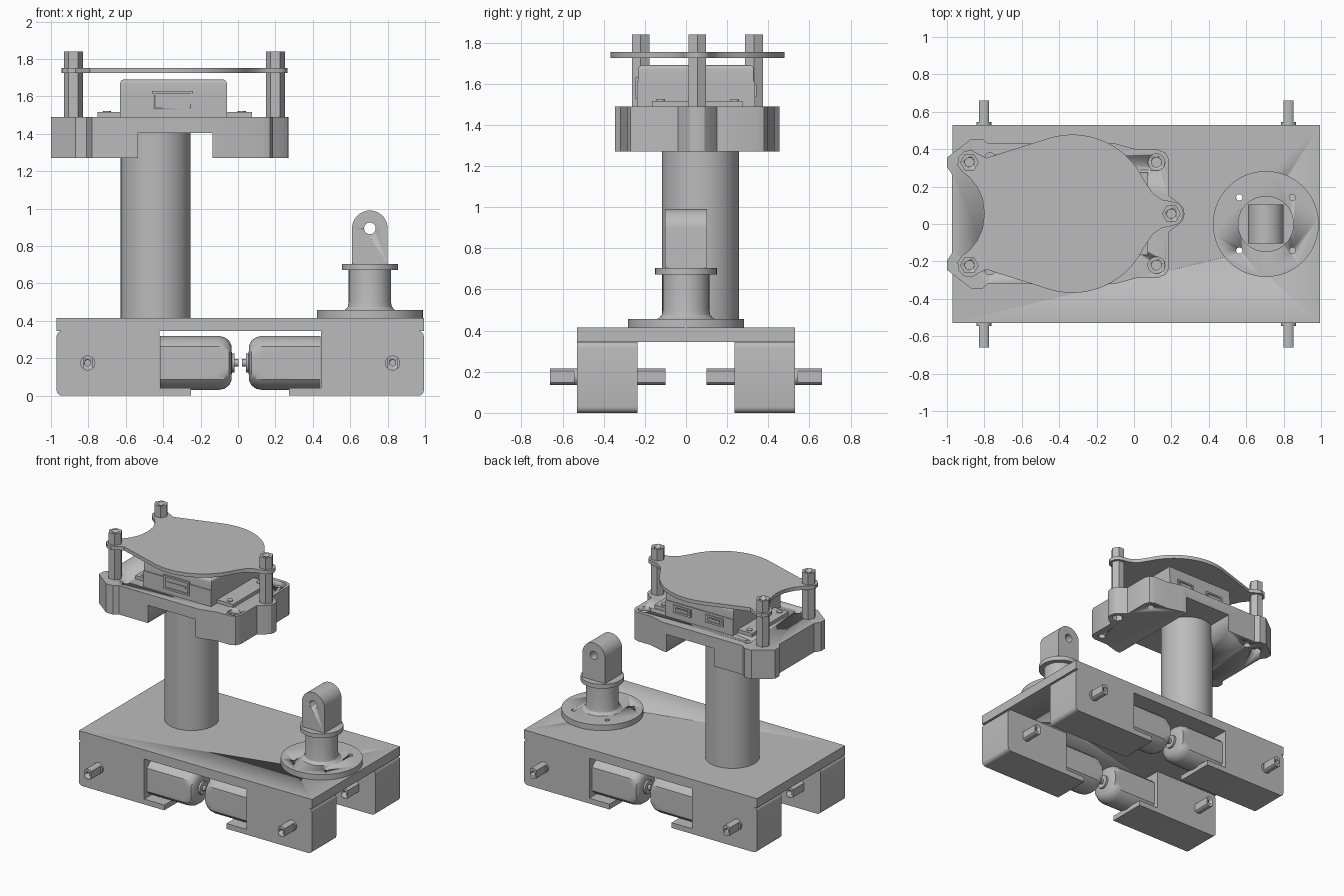
import bpy, bmesh, math
from mathutils import Matrix, Vector

if "Cube" in bpy.data.objects:
    bpy.data.objects.remove(bpy.data.objects["Cube"], do_unlink=True)

GREY = bpy.data.materials.new("plain grey")
GREY.use_nodes = True
GREY.diffuse_color = (0.5, 0.5, 0.5, 1)
GREY.node_tree.nodes["Principled BSDF"].inputs["Base Color"].default_value = (0.5, 0.5, 0.5, 1)
MID = 0.055   # centre line of the sensor head in y


def finish(name, bm, smooth=True):
    bmesh.ops.recalc_face_normals(bm, faces=bm.faces)
    me = bpy.data.meshes.new(name)
    bm.to_mesh(me)
    bm.free()
    me.materials.append(GREY)
    ob = bpy.data.objects.new(name, me)
    bpy.context.collection.objects.link(ob)
    if smooth:
        bpy.ops.object.select_all(action='DESELECT')
        ob.select_set(True)
        bpy.context.view_layer.objects.active = ob
        bpy.ops.object.shade_smooth_by_angle(angle=math.radians(30))
    return ob


def prism(name, pts, z0, z1):
    """Extrude a flat outline from z0 to z1."""
    bm = bmesh.new()
    face = bm.faces.new([bm.verts.new((x, y, z0)) for x, y in pts])
    top = bmesh.ops.extrude_face_region(bm, geom=[face])["geom"]
    bmesh.ops.translate(bm, vec=(0, 0, z1 - z0),
                        verts=[g for g in top if isinstance(g, bmesh.types.BMVert)])
    return finish(name, bm)


def box(name, x, y, z, bevel=0, edge_rule=None):
    bm = bmesh.new()
    bmesh.ops.create_cube(bm, size=1)
    for v in bm.verts:
        v.co = [r[0] + (c + 0.5) * (r[1] - r[0]) for c, r in zip(v.co, (x, y, z))]
    if bevel:
        edges = [e for e in bm.edges if edge_rule is None or edge_rule(e)]
        bmesh.ops.bevel(bm, geom=edges, offset=bevel, segments=4, profile=0.5, affect='EDGES')
    return finish(name, bm)


def lathe(name, profile, origin, axis='Z', segs=48, flat=None):
    """Spin (radius, height) pairs; flat = (local x limit) cuts two flats."""
    rot = {'Z': Matrix(), 'X': Matrix.Rotation(math.pi / 2, 4, 'Y'),
           'Y': Matrix.Rotation(-math.pi / 2, 4, 'X')}[axis]
    bm = bmesh.new()
    rings = []
    for r, h in profile:
        ring = []
        for i in range(segs):
            a = 2 * math.pi * i / segs
            p = Vector((r * math.cos(a), r * math.sin(a), h))
            if flat:
                k = 1 if axis == 'X' else 0
                p[k] = max(-flat, min(flat, p[k]))
            ring.append(bm.verts.new(Vector(origin) + rot @ p))
        rings.append(ring)
    for a, b in zip(rings, rings[1:]):
        for i in range(segs):
            j = (i + 1) % segs
            bm.faces.new((a[i], a[j], b[j], b[i]))
    bm.faces.new(rings[0])
    bm.faces.new(rings[-1])
    return finish(name, bm)


def rod(name, r, origin, length, axis='Z', segs=32, flat=None):
    return lathe(name, [(r, 0), (r, length)], origin, axis, segs, flat)


def cut(target, cutters):
    for c in cutters:
        m = target.modifiers.new("cut", 'BOOLEAN')
        m.operation, m.object, m.solver = 'DIFFERENCE', c, 'EXACT'
        bpy.context.view_layer.objects.active = target
        bpy.ops.object.modifier_apply(modifier=m.name)
        bpy.data.objects.remove(c, do_unlink=True)


def mirrored(half):
    """Complete an outline given its upper half relative to the head centre line."""
    low = [(x, -y) for x, y in reversed(half) if abs(y) > 1e-4]
    return [(x, y + MID) for x, y in half + low]


# Chassis plate
plate = box("chassis_plate", (-0.97, 0.995), (-0.53, 0.53), (0.345, 0.415))

# Four geared motors, mirrored about the chassis centre
CX = 0.012
for sx, xn in ((-1, "right"), (1, "left")):
    for sy, yn in ((-1, "front"), (1, "rear")):
        tag = f"{yn}_{xn}"
        X = lambda a, b: sorted((CX + sx * a, CX + sx * b))
        Y = lambda a, b: sorted((sy * a, sy * b))
        outer = CX + sx * 0.982
        box(f"gearbox_{tag}", X(0.432, 0.982), Y(0.235, 0.53), (0, 0.346), 0.03,
            lambda e: all(abs(v.co.x - outer) < 1e-4 for v in e.verts)
            and abs(e.verts[0].co.z - e.verts[1].co.z) < 1e-4)
        box(f"gearbox_floor_{tag}", X(0.262, 0.432), Y(0.235, 0.53), (0, 0.04))
        # Rounded can with two flats and a stepped tip
        can = [(0.145, 0.43), (0.145, 0.12), (0.138, 0.085), (0.12, 0.06), (0.095, 0.047),
               (0.05, 0.045), (0.05, 0.03), (0.02, 0.03), (0.02, 0.01)]
        lathe(f"motor_{tag}", [(r, sx * h) for r, h in can],
              (CX, sy * 0.383, 0.175), 'X', 48, 0.115)
        x = CX + sx * 0.815
        shaft = rod(f"wheel_shaft_{tag}", 0.04, (x, sy * 0.10, 0.175), sy * 0.56, 'Y', 32, 0.027)
        cut(shaft, [rod("cutter", 0.016, (x, sy * h, 0.175), sy * 0.08, 'Y', 16)
                    for h in (0.6, 0.08)])
        rod(f"shaft_collar_{tag}", 0.04, (x, sy * 0.52, 0.175), sy * 0.025, 'Y')

# Hitch tower: flange, neck and pivot lug
TX = 0.705
flange = rod("tower_flange", 0.283, (TX, 0, 0.415), 0.042, segs=64)
cut(flange, [rod("cutter", 0.017, (TX + sx * 0.142, sy * 0.142, 0.4), 0.1, segs=16)
             for sx in (-1, 1) for sy in (-1, 1)])
cut(plate, [rod("cutter", 0.017, (TX - 0.142, sy * 0.142, 0.3), 0.2, segs=16) for sy in (-1, 1)])
lathe("tower_neck", [(0.15, 0.45), (0.13, 0.462), (0.118, 0.475), (0.113, 0.5), (0.113, 0.672),
                     (0.15, 0.672), (0.15, 0.705), (0.1, 0.705)], (TX, 0, 0))
bm = bmesh.new()
arc = [(0.095 * math.cos(math.pi * i / 24), 0.895 + 0.095 * math.sin(math.pi * i / 24))
       for i in range(25)]
side = [(0.095, 0.70)] + arc + [(-0.095, 0.70)]
face = bm.faces.new([bm.verts.new((TX + x, -0.103, z)) for x, z in side])
back = bmesh.ops.extrude_face_region(bm, geom=[face])["geom"]
bmesh.ops.translate(bm, vec=(0, 0.206, 0), verts=[g for g in back if isinstance(g, bmesh.types.BMVert)])
lug = finish("tower_pivot_lug", bm)
cut(lug, [rod("cutter", 0.031, (TX, -0.3, 0.895), 0.6, 'Y')])

# Mast
rod("mast", 0.187, (-0.44, 0.07, 0.41), 1.0, segs=64)

# Head platform: one outline, relieved underneath between its end blocks
outline = [(0.27, 0), (0.262, 0.035), (0.235, 0.062), (0.187, 0.095), (0.187, 0.29), (0.17, 0.325),
           (0.13, 0.342), (0.02, 0.342), (-0.1, 0.375), (-0.78, 0.375), (-0.81, 0.4),
           (-0.87, 0.4), (-1, 0.3), (-1, 0.25), (-0.972, 0.21), (-0.972, 0)]
platform = prism("head_platform", mirrored(outline), 1.27, 1.49)
POSTS = [(-0.88, MID + 0.275), (-0.88, MID - 0.275), (0.2, MID)]
BOSSES = [(0.12, MID + 0.275), (0.12, MID - 0.275)]
cut(platform, [box("cutter", (-0.535, -0.135), (-1, 1), (1.1, 1.405))]
    + [rod("cutter", 0.042, (x, y, 1.2), 0.13, segs=6) for x, y in POSTS]
    + [rod("cutter", 0.026, (x, y, 1.2), 0.4, segs=20) for x, y in BOSSES]
    + [rod("cutter", 0.045, (x, y, 1.46), 0.1, segs=24) for x, y in BOSSES]
    + [rod("cutter", 0.026, (-0.77, MID + s * 0.3, 1.2), 0.4, segs=20) for s in (-1, 1)])

# Sensor electronics: footing, lower case, upper case
box("electronics_footing", (-0.75, 0.075), (MID - 0.22, MID + 0.22), (1.485, 1.516))
box("electronics_case", (-0.63, -0.06), (-0.238, 0.335), (1.485, 1.612))
box("electronics_lid", (-0.63, -0.06), (-0.232, 0.329), (1.605, 1.69), 0.02,
    lambda e: all(v.co.z > 1.68 for v in e.verts))
for i, (x, y) in enumerate([(x, MID + s * 0.18) for x in (-0.7, 0.02) for s in (-1, 1)]):
    rod(f"footing_screw_{i + 1}", 0.022, (x, y, 1.51), 0.012, segs=20)


def port(name, x, z, y, out):
    """Hollow rectangular connector with a tongue inside."""
    span = lambda a, b: sorted((y + out * a, y + out * b))
    shell = box(name + "_shell", x, span(-0.01, 0.008), z)
    cut(shell, [box("cutter", (x[0] + 0.015, x[1] - 0.015), span(-0.006, 0.1),
                    (z[0] + 0.014, z[1] - 0.014))])
    mid = (z[0] + z[1]) / 2
    box(name + "_tongue", (x[0] + 0.03, x[1] - 0.03), span(-0.01, 0.006), (mid - 0.008, mid + 0.008))


port("front_port", (-0.46, -0.24), (1.525, 1.63), -0.238, -1)
port("rear_port_left", (-0.28, -0.13), (1.535, 1.595), 0.335, 1)
port("rear_port_right", (-0.55, -0.40), (1.535, 1.595), 0.335, 1)

# Standoff posts with screw sockets
for i, (x, y) in enumerate(POSTS):
    post = rod(f"standoff_post_{i + 1}", 0.05, (x, y, 1.485), 0.355, segs=6)
    cut(post, [rod("cutter", 0.024, (x, y, 1.79), 0.1, segs=20)])

# Top cover: disc with three ears
disc = [(-0.33 + 0.423 * math.cos(math.radians(a)), 0.423 * math.sin(math.radians(a)))
        for a in range(26, 108, 3)]
ear = [(0.265, 0), (0.255, 0.035), (0.235, 0.055), (0.2, 0.066), (0.15, 0.075), (0.1, 0.11)]
back_ear = [(-0.79, 0.298), (-0.83, 0.318), (-0.87, 0.34), (-0.91, 0.333), (-0.94, 0.3),
            (-0.943, 0.26), (-0.92, 0.225), (-0.88, 0.195), (-0.84, 0.145), (-0.81, 0.08), (-0.8, 0)]
prism("top_cover", mirrored(ear + disc + back_ear), 1.725, 1.753)
